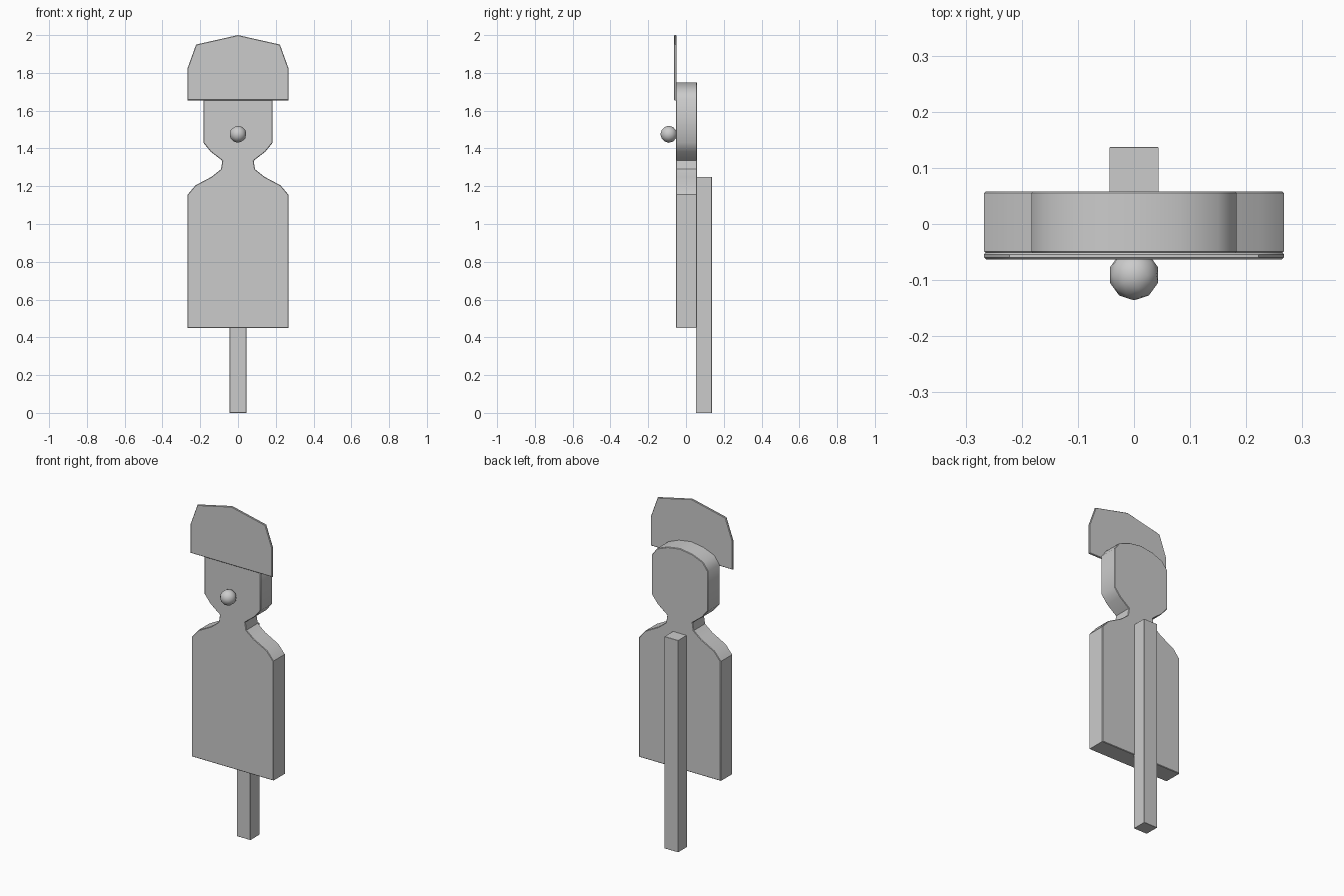
import bpy, bmesh, math

cube = bpy.data.objects.get("Cube")
if cube:
    bpy.data.objects.remove(cube, do_unlink=True)

grey = bpy.data.materials.new("plain grey")
grey.use_nodes = True
COLOUR = (0.6, 0.6, 0.6, 1)
grey.diffuse_color = COLOUR
grey.node_tree.nodes["Principled BSDF"].inputs["Base Color"].default_value = COLOUR


def finish(obj, angle=40):
    """Give the part its material and smooth shading with crisp edges."""
    obj.data.materials.append(grey)
    bpy.ops.object.select_all(action="DESELECT")
    obj.select_set(True)
    bpy.context.view_layer.objects.active = obj
    bpy.ops.object.shade_smooth_by_angle(angle=math.radians(angle))


def board(name, half, front, back, bevel):
    """Cut a symmetric board from the right half of its outline."""
    outline = half + [(-x, z) for x, z in reversed(half) if x > 0]
    bm = bmesh.new()
    face = bm.faces.new([bm.verts.new((x, front, z)) for x, z in outline])
    grown = bmesh.ops.extrude_face_region(bm, geom=[face])
    moved = [g for g in grown["geom"] if isinstance(g, bmesh.types.BMVert)]
    bmesh.ops.translate(bm, verts=moved, vec=(0, back - front, 0))
    bmesh.ops.recalc_face_normals(bm, faces=bm.faces)
    # Soften only the front and back rims
    rims = [e for e in bm.edges if abs(e.verts[0].co.y - e.verts[1].co.y) < 1e-5]
    bmesh.ops.bevel(bm, geom=rims, offset=bevel, segments=1, affect="EDGES")
    mesh = bpy.data.meshes.new(name)
    bm.to_mesh(mesh)
    bm.free()
    obj = bpy.data.objects.new(name, mesh)
    bpy.context.collection.objects.link(obj)
    finish(obj)


# Flat figure: torso, neck and head in one silhouette
board("body_silhouette",
      [(0.267, 0.45), (0.267, 1.155), (0.225, 1.205), (0.14, 1.25),
       (0.09, 1.29), (0.083, 1.335), (0.145, 1.383), (0.183, 1.43),
       (0.183, 1.665), (0.15, 1.71), (0.08, 1.738), (0, 1.75)],
      -0.052, 0.058, 0.003)

# Thin cap plate on the front of the head
board("cap_plate",
      [(0.267, 1.655), (0.267, 1.825), (0.222, 1.95), (0, 2.0)],
      -0.063, -0.051, 0.003)

# Stake behind the figure
board("stake", [(0.044, 0), (0.044, 1.25)], 0.052, 0.137, 0.001)

# Round nose
bpy.ops.mesh.primitive_ico_sphere_add(subdivisions=2, radius=0.045,
                                      location=(0, -0.091, 1.475))
nose = bpy.context.object
nose.name = "nose"
finish(nose, 60)
